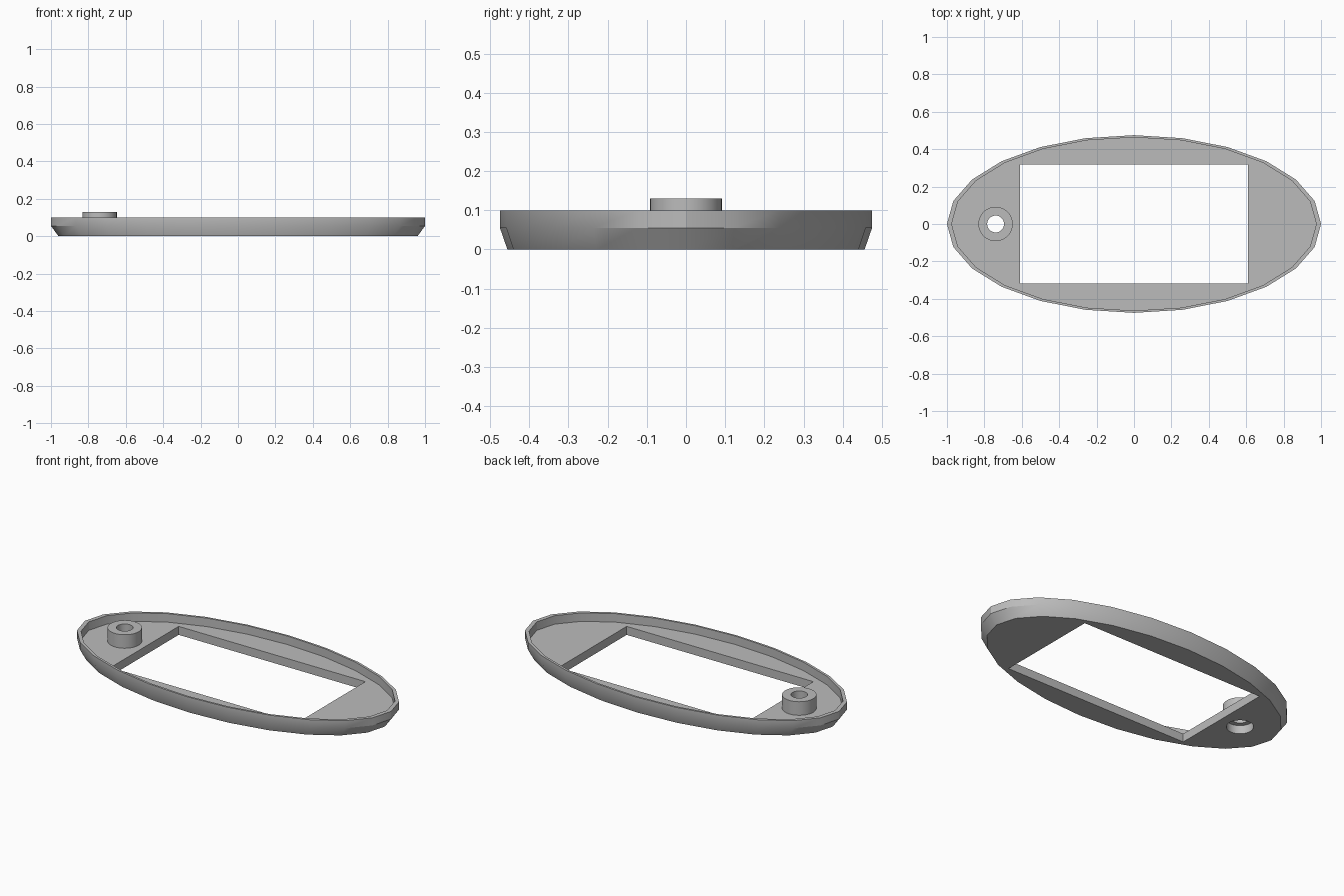
import bpy
import bmesh
from math import cos, sin, tau, radians

cube = bpy.data.objects.get("Cube")
if cube:
    bpy.data.objects.remove(cube, do_unlink=True)

grey = bpy.data.materials.new("plain_grey")
grey.use_nodes = True
colour = (0.5, 0.5, 0.5, 1)
grey.diffuse_color = colour
grey.node_tree.nodes["Principled BSDF"].inputs["Base Color"].default_value = colour


def lathe(name, profile, sides, rx=1, ry=1, centre=(0, 0), caps=False):
    """Stack elliptical rings of (scale, z); close with caps or back to the first ring."""
    bm = bmesh.new()
    rings = []
    for s, z in profile:
        rings.append([bm.verts.new((centre[0] + s * rx * cos(tau * i / sides),
                                    centre[1] + s * ry * sin(tau * i / sides), z))
                      for i in range(sides)])
    pairs = list(zip(rings, rings[1:]))
    if caps:
        bm.faces.new(rings[0])
        bm.faces.new(rings[-1])
    else:
        pairs.append((rings[-1], rings[0]))
    for a, b in pairs:
        for i in range(sides):
            j = (i + 1) % sides
            bm.faces.new((a[i], a[j], b[j], b[i]))
    bmesh.ops.recalc_face_normals(bm, faces=bm.faces)
    mesh = bpy.data.meshes.new(name)
    bm.to_mesh(mesh)
    bm.free()
    mesh.materials.append(grey)
    obj = bpy.data.objects.new(name, mesh)
    bpy.context.collection.objects.link(obj)
    return obj


def cut(target, cutter):
    cutter.hide_render = True
    mod = target.modifiers.new("cut", 'BOOLEAN')
    mod.operation = 'DIFFERENCE'
    mod.solver = 'EXACT'
    mod.object = cutter
    bpy.context.view_layer.objects.active = target
    bpy.ops.object.modifier_apply(modifier=mod.name)
    bpy.data.objects.remove(cutter, do_unlink=True)


def smooth(obj):
    bpy.ops.object.select_all(action='DESELECT')
    obj.select_set(True)
    bpy.context.view_layer.objects.active = obj
    bpy.ops.object.shade_smooth_by_angle(angle=radians(30))


FLOOR = 0.05
POST = (-0.74, 0)

# Oval tray with a chamfered underside and a thin raised rim
tray = lathe("oval_bezel",
             [(0.96, 0), (1, 0.055), (1, 0.1), (0.975, 0.1), (0.975, FLOOR)],
             24, 1, 0.475, caps=True)

# Rectangular window
bpy.ops.mesh.primitive_cube_add(size=1, location=(0, 0, 0))
window = bpy.context.object
window.scale = (1.22, 0.635, 1)
cut(tray, window)

# Wide recess below the screw post
cut(tray, lathe("recess_cutter", [(0.073, -0.1), (0.073, 0.2)], 32,
                centre=POST, caps=True))

# Screw post with a narrower bore
post = lathe("screw_post",
             [(0.045, FLOOR), (0.092, FLOOR), (0.092, 0.13), (0.045, 0.13)],
             32, centre=POST)

for part in (tray, post):
    smooth(part)
